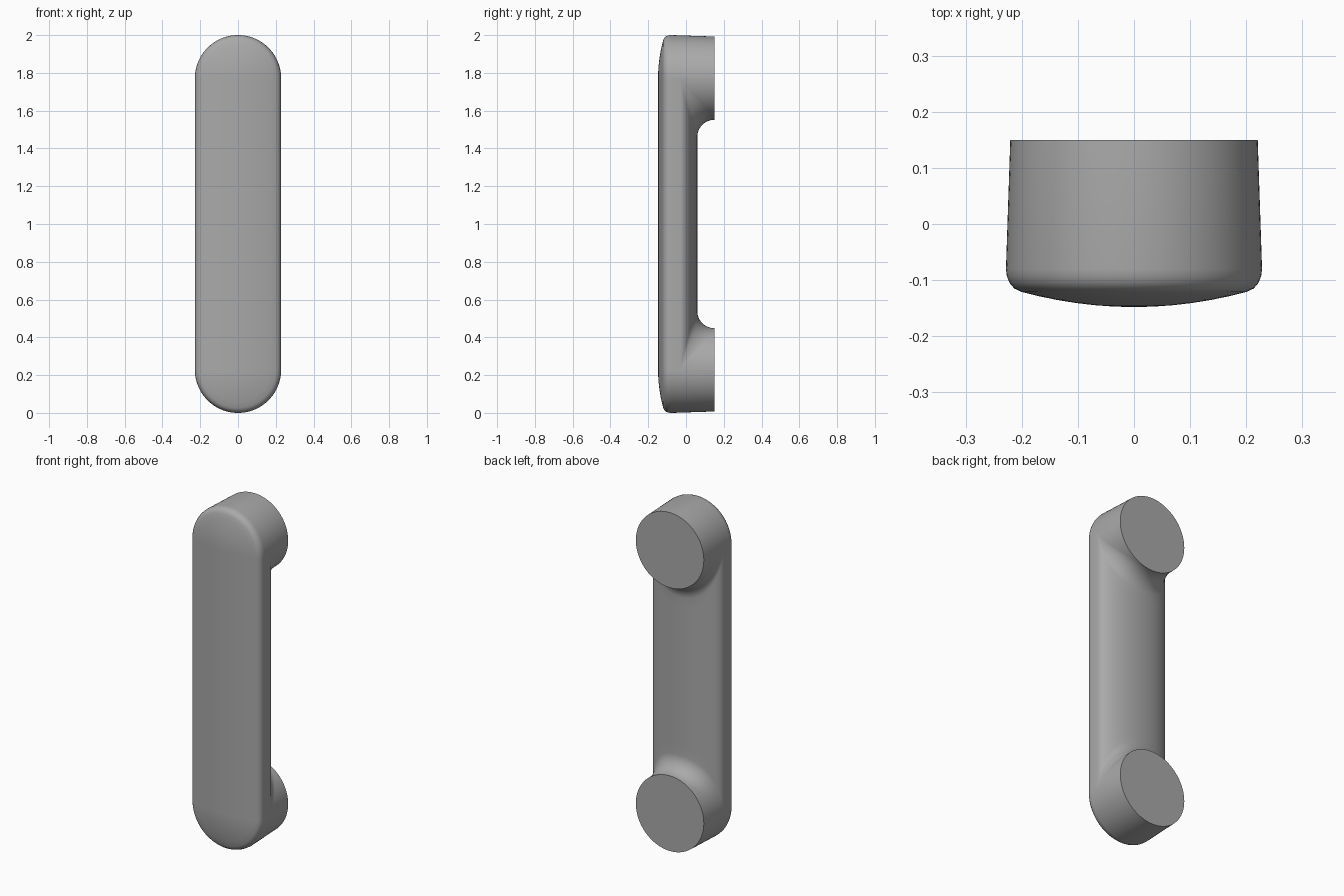
import bpy, bmesh
from math import sin, cos, pi, sqrt, hypot
from mathutils import Matrix

cube = bpy.data.objects.get("Cube")
if cube:
    bpy.data.objects.remove(cube, do_unlink=True)

R = 0.2205               # foot radius at the back
C = 0.772                # foot centre above the middle of the handle
BACK = 0.15              # plane of the two feet
GRIP_Y, GRIP_H = -0.03, 0.09   # start and depth of the oval grip back
FILLET = 0.09
N = 48                   # columns across the width


def solid(x, y, z):
    """Grip and foot joined with a rounded inner corner; negative is inside."""
    foot = hypot(x, z - C) - R
    u, v = x / R, max(y - GRIP_Y, 0) / GRIP_H
    q = hypot(u, v)
    grip = (q - 1) * q / max(hypot(u / R, v / GRIP_H), 1e-6)
    r = FILLET * (1 - (x / R) ** 4)
    return max(r, min(foot, grip)) - hypot(max(r - foot, 0), max(r - grip, 0))


def back_y(x, z):
    """Height of the back surface, found by bisection."""
    lo, hi = GRIP_Y, BACK
    for _ in range(30):
        mid = (lo + hi) / 2
        if solid(x, mid, z) < -1e-5:
            lo = mid
        else:
            hi = mid
    return lo


bm = bmesh.new()


def vert(x, y, z):
    """Add a vertex, widening the outline slightly towards the front."""
    k = 1 + 0.035 * min((BACK - y) / 0.23, 1)
    return bm.verts.new((x * k, y, C + (z - C) * k if z > C else z))


def strip(a, b, skip=()):
    for i in range(len(a) - 1):
        if i not in skip:
            bm.faces.new((a[i], a[i + 1], b[i + 1], b[i]))


angles = [pi * i / N for i in range(N + 1)]
xs = [-R * cos(a) for a in angles]
lip = [C - R * sin(a) for a in angles]

# Foot disc: outer arc and inner lip
arc = [vert(x, BACK, C + R * sin(a)) for x, a in zip(xs, angles)]
inner = [arc[0]] + [vert(x, BACK, z) for x, z in zip(xs[1:-1], lip[1:-1])] + [arc[-1]]
bm.faces.new(arc + inner[-2:0:-1])

# Foot wall, fillet and grip back, row by row towards the middle
rows, side_z = [], []
for k in range(15):
    drop = FILLET * (k / 14) ** 2
    rows.append([vert(x, back_y(x, z - drop), z - drop) for x, z in zip(xs, lip)])
    side_z.append(C - drop)
for t in (0.12, 0.3, 0.6, 1):
    zs = [(z - FILLET) * (1 - t) for z in lip]
    rows.append([vert(x, back_y(x, z), z) for x, z in zip(xs, zs)])
    side_z.append((C - FILLET) * (1 - t))
for a, b in zip([inner] + rows, rows):
    strip(a, b)

# Side wall and crowned front, as nested arch-shaped rings
ring = [r[0] for r in reversed(rows)] + arc + [r[-1] for r in rows]
seams = (len(rows) - 1, len(rows) + N)
profile = [(1, -0.08), (0.993, -0.093), (0.972, -0.105), (0.935, -0.115)]
profile += [(t, -0.148 + 0.035 * t * t) for t in (0.88, 0.75, 0.6, 0.45, 0.3, 0.15, 0)]
for t, y in profile:
    e = R * t
    pts = [(-e, z) for z in reversed(side_z)]
    pts += [(-e * cos(a), C + e * sin(a)) for a in angles]
    pts += [(e, z) for z in side_z]
    new = [vert(x, y, z) for x, z in pts]
    strip(ring, new, seams)
    ring = new

# Weld, mirror to the lower half, and orient
bmesh.ops.remove_doubles(bm, verts=bm.verts[:], dist=1e-5)
bmesh.ops.mirror(bm, geom=bm.verts[:] + bm.edges[:] + bm.faces[:],
                 matrix=Matrix(), merge_dist=1e-4, axis='Z')
bmesh.ops.recalc_face_normals(bm, faces=bm.faces[:])

mesh = bpy.data.meshes.new("pull_handle")
bm.to_mesh(mesh)
bm.free()
handle = bpy.data.objects.new("pull_handle", mesh)
handle.location.z = 1
bpy.context.collection.objects.link(handle)

grey = bpy.data.materials.new("plain_grey")
grey.use_nodes = True
colour = (0.4, 0.4, 0.4, 1)
grey.diffuse_color = colour
grey.node_tree.nodes["Principled BSDF"].inputs["Base Color"].default_value = colour
mesh.materials.append(grey)

bpy.ops.object.select_all(action='DESELECT')
handle.select_set(True)
bpy.context.view_layer.objects.active = handle
bpy.ops.object.shade_smooth_by_angle(angle=pi / 5)
